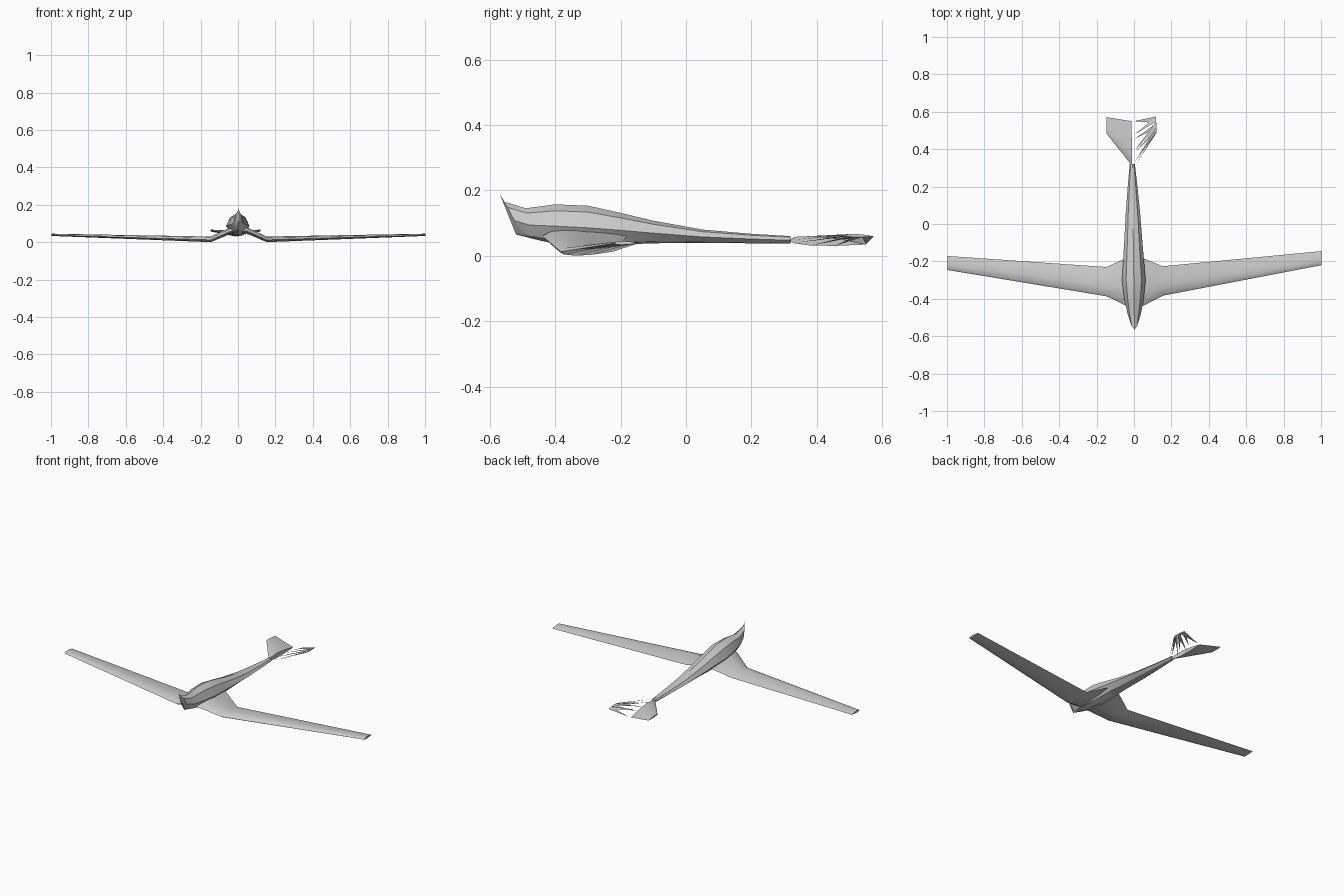
import bpy
import math

cube = bpy.data.objects.get("Cube")
if cube:
    bpy.data.objects.remove(cube, do_unlink=True)

grey = bpy.data.materials.new("light_grey")
grey.use_nodes = True
colour = (0.6, 0.6, 0.6, 1)
grey.diffuse_color = colour
grey.node_tree.nodes["Principled BSDF"].inputs["Base Color"].default_value = colour

YAW = 0.013  # the whole craft points very slightly to one side


def add_part(name, verts, faces, shift=0.0, angle=35):
    mesh = bpy.data.meshes.new(name)
    mesh.from_pydata(verts, [], faces)
    mesh.validate()
    mesh.materials.append(grey)
    part = bpy.data.objects.new(name, mesh)
    bpy.context.collection.objects.link(part)
    part.rotation_euler.z = YAW
    part.location.x = shift
    bpy.ops.object.select_all(action="DESELECT")
    bpy.context.view_layer.objects.active = part
    part.select_set(True)
    # Make the faces point outward
    bpy.ops.object.mode_set(mode="EDIT")
    bpy.ops.mesh.select_all(action="SELECT")
    bpy.ops.mesh.normals_make_consistent(inside=False)
    bpy.ops.object.mode_set(mode="OBJECT")
    bpy.ops.object.shade_smooth_by_angle(angle=math.radians(angle))
    return part


def loft(name, rings, **options):
    """Skin a row of closed rings and cap both ends."""
    n = len(rings[0])
    verts = [v for ring in rings for v in ring]
    faces = []
    for i in range(len(rings) - 1):
        for j in range(n):
            k = (j + 1) % n
            faces.append((i * n + j, i * n + k, (i + 1) * n + k, (i + 1) * n + j))
    faces.append(tuple(range(n)))
    faces.append(tuple(range(len(verts) - n, len(verts))))
    return add_part(name, verts, faces, **options)


# Fuselage: each station is y, forward lean, top, bottom, half width
STATIONS = [
    (-0.52, 0.05, 0.19, 0.065, 0.003),
    (-0.5, 0.055, 0.165, 0.06, 0.022),
    (-0.47, 0.02, 0.145, 0.052, 0.036),
    (-0.4, 0, 0.157, 0.036, 0.052),
    (-0.3, 0, 0.153, 0.03, 0.063),
    (-0.2, 0, 0.131, 0.034, 0.056),
    (-0.1, 0, 0.107, 0.038, 0.049),
    (0.05, 0, 0.08, 0.039, 0.039),
    (0.2, 0, 0.067, 0.038, 0.026),
    (0.32, 0, 0.06, 0.037, 0.014),
]
# Half of the cross-section, from top to bottom: width share, height share
SECTION = [(0, 1), (0.65, 0.84), (1, 0.45), (0.5, 0.08), (0, 0)]
OUTLINE = SECTION + [(-w, h) for w, h in SECTION[-2:0:-1]]

rings = [
    [(w * half, y - lean * h, low + h * (top - low)) for w, h in OUTLINE]
    for y, lean, top, low, half in STATIONS
]
loft("fuselage", rings, shift=-0.005, angle=25)

# Aerofoil: chord share, thickness share
AEROFOIL = [(0, 0), (0.1, 0.4), (0.35, 0.6), (0.7, 0.4),
            (1, 0), (0.6, -0.3), (0.3, -0.4), (0.08, -0.25)]


def aerofoil(x, front, back, z, thick, drop=0.0):
    return [(x, front + c * (back - front), z + t * thick - drop * c) for c, t in AEROFOIL]


# Wing: inboard panels slope down, long outer panels rise to the tips
HALF_WING = [
    (0.04, -0.44, -0.18, 0.06, 0.034),
    (0.15, -0.385, -0.228, 0.012, 0.03),
    (1.0, -0.233, -0.158, 0.038, 0.012),
]
wing = [aerofoil(-x, *rest) for x, *rest in reversed(HALF_WING)]
wing += [aerofoil(x, *rest) for x, *rest in HALF_WING]
loft("wing", wing)

# Tail: a solid panel on the right
root = (0.31, 0.55, 0.047, 0.03, 0.013)
tip = (0.485, 0.573, 0.062, 0.01, 0.003)
loft("right_tailplane", [aerofoil(-0.137, *tip), aerofoil(-0.003, *root)], shift=-0.003)

# Tail: open panel of slender ribs on the left, each widening toward the tip
inner, outer = aerofoil(0.012, *root), aerofoil(0.129, *tip)
count = len(AEROFOIL)
ribs = [(j, count + j, count + (j + 1) % count) for j in range(count)]
ribs.append(tuple(range(count, 2 * count)))
add_part("left_tailplane_ribs", inner + outer, ribs, shift=-0.003)
